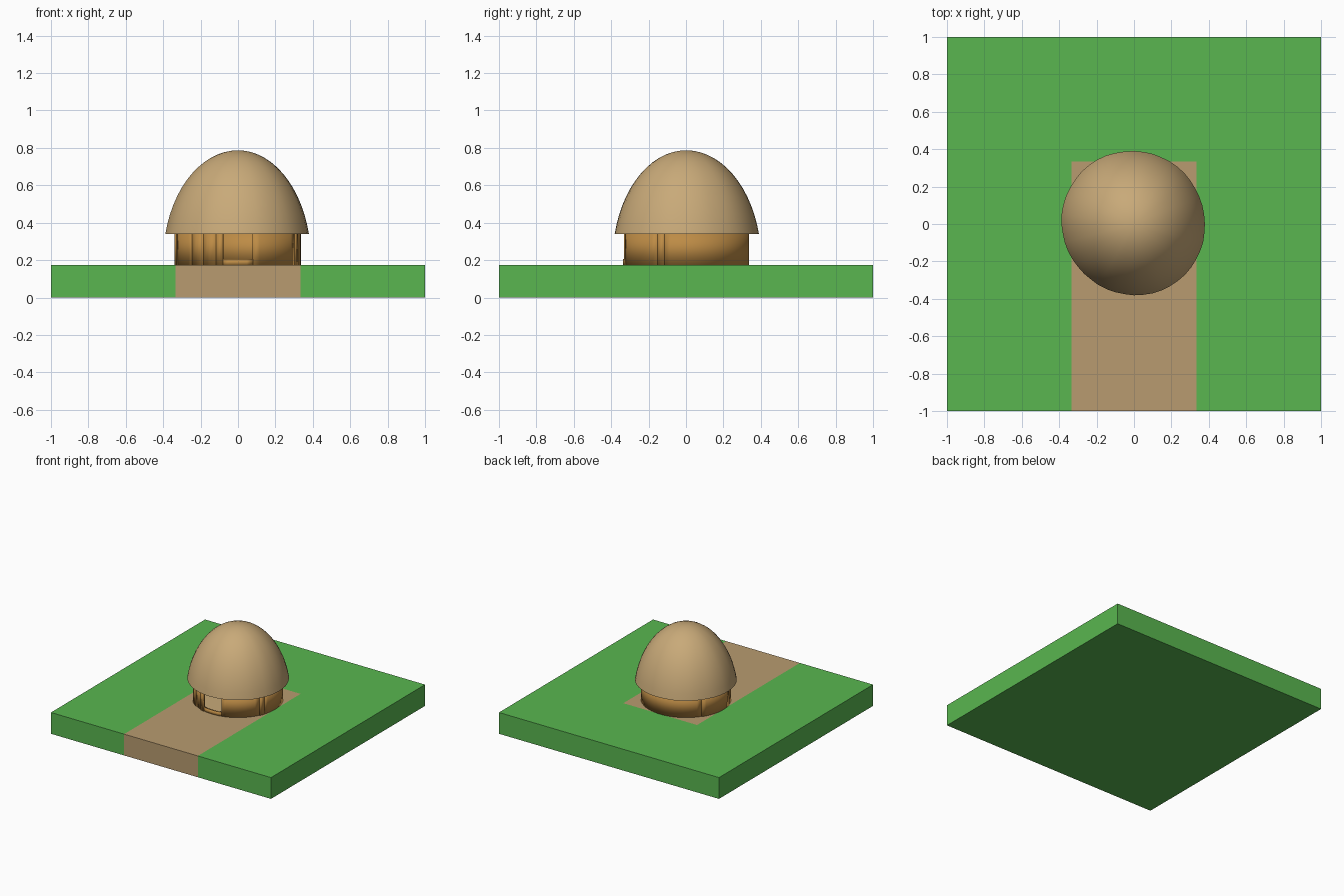
import bpy, bmesh, random
from math import sin, cos, pi, radians, sqrt

if "Cube" in bpy.data.objects:
    bpy.data.objects.remove(bpy.data.objects["Cube"])

random.seed(4)
TOP, EAVE, PEAK, PATH = 0.175, 0.34, 0.787, 0.335

def material(name, rgb):
    m = bpy.data.materials.new(name)
    m.diffuse_color = (*rgb, 1)
    m.use_nodes = True
    m.node_tree.nodes["Principled BSDF"].inputs["Base Color"].default_value = m.diffuse_color
    return m

GRASS = material("grass", (0.10, 0.47, 0.08))
EARTH = material("earth", (0.48, 0.33, 0.16))
THATCH = material("thatch", (0.58, 0.40, 0.19))
WOOD = material("wood", (0.51, 0.26, 0.06))

def finish(name, bm, *mats):
    me = bpy.data.meshes.new(name)
    bm.to_mesh(me)
    bm.free()
    ob = bpy.data.objects.new(name, me)
    bpy.context.collection.objects.link(ob)
    for m in mats:
        me.materials.append(m)
    return ob

# Ground slab, cut along the path outline
bm = bmesh.new()
bmesh.ops.create_cube(bm, size=1)
for v in bm.verts:
    v.co = (v.co.x * 2, v.co.y * 2, (v.co.z + 0.5) * TOP)
for co, no in (((-PATH, 0, 0), (1, 0, 0)), ((PATH, 0, 0), (1, 0, 0)), ((0, PATH, 0), (0, 1, 0))):
    bmesh.ops.bisect_plane(bm, geom=bm.verts[:] + bm.edges[:] + bm.faces[:], plane_co=co, plane_no=no)
for f in bm.faces:
    c = f.calc_center_median()
    if abs(c.x) < PATH and c.y < PATH and f.normal.z > -0.5:
        f.material_index = 1
finish("ground", bm, GRASS, EARTH)

# Curved wall panels; angles run from the front towards +x
def panel(name, a0, a1, r, z0, z1):
    bm = bmesh.new()
    n = max(2, round((a1 - a0) / 6))
    prev = None
    for i in range(n + 1):
        a = radians(a0 + (a1 - a0) * i / n)
        pair = [bm.verts.new((r * sin(a), -r * cos(a), z)) for z in (z0, z1)]
        if prev:
            bm.faces.new((prev[0], pair[0], pair[1], prev[1]))
        prev = pair
    ob = finish(name, bm, WOOD)
    s = ob.modifiers.new("thickness", "SOLIDIFY")
    s.thickness = 0.012
    s.offset = -1
    for p in ob.data.polygons:
        p.use_smooth = True
    ob.data.set_sharp_from_angle(angle=radians(30))

DOOR = 13.7
ends = [DOOR, 63.5, 70, 235, 284, 314, 327, 340, 360 - DOOR]
for i in range(len(ends) - 1):
    panel(f"wall_panel_{i + 1}", ends[i], ends[i + 1], 0.337 + 0.004 * (i % 2), TOP - 0.005, EAVE + 0.015)
panel("door_sill", -DOOR, DOOR, 0.336, TOP - 0.005, 0.205)

# Floor inside the hut
bm = bmesh.new()
bmesh.ops.create_circle(bm, cap_ends=True, segments=48, radius=0.326)
bmesh.ops.translate(bm, verts=bm.verts, vec=(0, 0, 0.195))
finish("hut_floor", bm, THATCH)

# Domed thatch roof with a slightly uneven outline and faint radial streaks
SEG, RINGS, BASE = 48, 14, 0.2
bm = bmesh.new()
scale = []
for i in range(SEG):
    a = 2 * pi * i / SEG
    scale.append(1 + 0.016 * cos(a - radians(118)) - 0.002 * cos(3 * a) + 0.014 * cos(2 * (a - radians(130)))
                 + random.uniform(-0.004, 0.004))
low = (EAVE - BASE) / (PEAK - BASE)
t0 = math_t = 0.2409
rings = []
for k in range(RINGS):
    t = t0 + (pi / 2 - t0) * k / RINGS
    r, z = 0.396 * cos(t), BASE + (PEAK - BASE) * sin(t)
    rings.append([bm.verts.new((r * s * cos(2 * pi * i / SEG), r * s * sin(2 * pi * i / SEG), z))
                  for i, s in enumerate(scale)])
peak = bm.verts.new((0, 0, PEAK))
for i in range(SEG):
    j = (i + 1) % SEG
    for a, b in zip(rings, rings[1:]):
        bm.faces.new((a[i], a[j], b[j], b[i]))
    bm.faces.new((rings[-1][i], rings[-1][j], peak))
roof = finish("thatch_roof", bm, THATCH)
for p in roof.data.polygons:
    p.use_smooth = True
